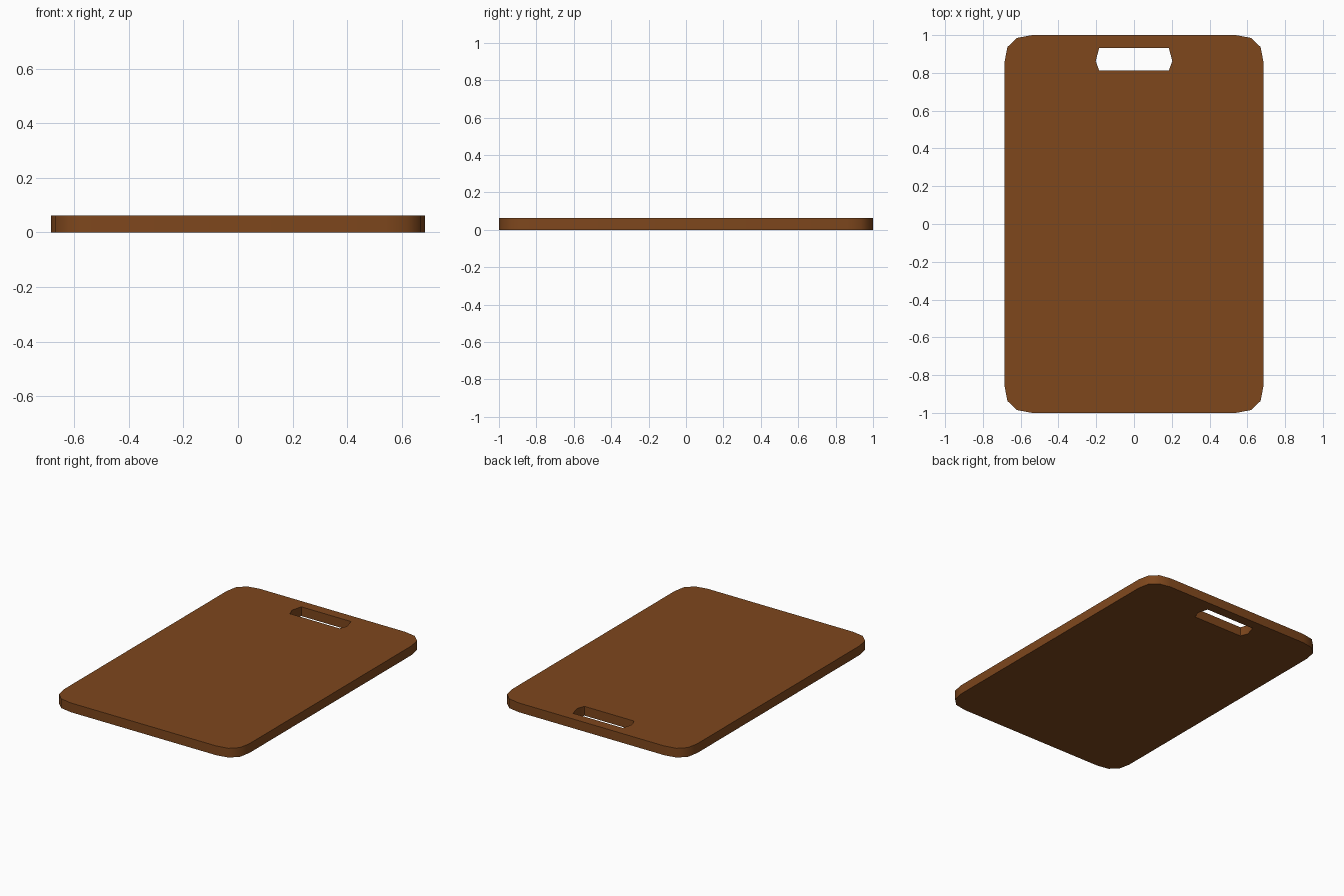
import bpy, bmesh

if "Cube" in bpy.data.objects:
    bpy.data.objects.remove(bpy.data.objects["Cube"])

THICKNESS = 0.062


def mirror_loop(quarter_top, quarter_bottom):
    """Close a right-hand half profile by mirroring it across x = 0."""
    right = quarter_bottom + quarter_top
    return right + [(-x, y) for x, y in reversed(right)]


def add_loop(bm, points):
    verts = [bm.verts.new((x, y, 0)) for x, y in points]
    return [bm.edges.new((v, verts[(i + 1) % len(verts)])) for i, v in enumerate(verts)]


# Board outline with rounded corners
corner = [(0.685, 0.86), (0.67, 0.937), (0.62, 0.985), (0.54, 1.0)]
outline = mirror_loop(corner, [(x, -y) for x, y in reversed(corner)])

# Six-sided handle slot
slot = mirror_loop([(0.203, 0.862), (0.184, 0.933)], [(0.184, 0.812)])

# Fill between outline and slot, then extrude to thickness
bm = bmesh.new()
edges = add_loop(bm, outline) + add_loop(bm, slot)
bmesh.ops.triangle_fill(bm, edges=edges, use_beauty=True, use_dissolve=False)
ext = bmesh.ops.extrude_face_region(bm, geom=bm.faces[:], use_keep_orig=True)
top = [g for g in ext["geom"] if isinstance(g, bmesh.types.BMVert)]
bmesh.ops.translate(bm, verts=top, vec=(0, 0, THICKNESS))
bmesh.ops.recalc_face_normals(bm, faces=bm.faces[:])

mesh = bpy.data.meshes.new("cutting_board")
bm.to_mesh(mesh)
bm.free()
board = bpy.data.objects.new("cutting_board", mesh)
bpy.context.collection.objects.link(board)

# Brown wood
wood = bpy.data.materials.new("wood")
wood.diffuse_color = (0.21, 0.063, 0.012, 1)
wood.use_nodes = True
wood.node_tree.nodes["Principled BSDF"].inputs["Base Color"].default_value = wood.diffuse_color
mesh.materials.append(wood)

# Smooth round corners, crisp rims
bpy.context.view_layer.objects.active = board
board.select_set(True)
bpy.ops.object.shade_smooth_by_angle(angle=0.7)
